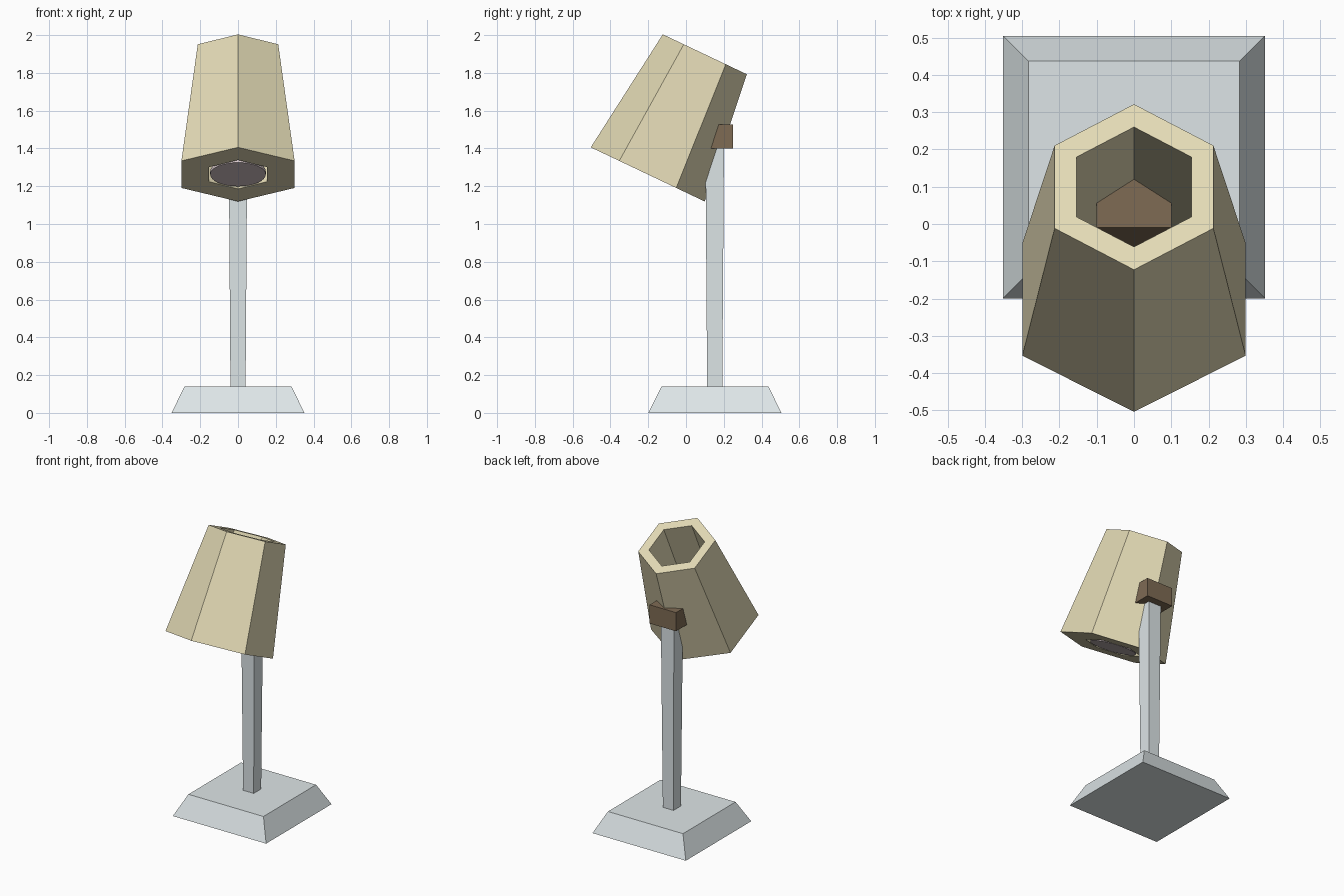
import bpy
import bmesh
from math import sin, cos, pi, radians

cube = bpy.data.objects.get("Cube")
if cube:
    bpy.data.objects.remove(cube)


def material(name, rgb):
    # sRGB bytes to linear values
    col = [((c / 255 + 0.055) / 1.055) ** 2.4 for c in rgb] + [1]
    m = bpy.data.materials.new(name)
    m.use_nodes = True
    m.diffuse_color = col
    m.node_tree.nodes["Principled BSDF"].inputs["Base Color"].default_value = col
    return m


grey = material("pale grey", (222, 230, 232))
cream = material("cream", (228, 219, 182))
brown = material("brown", (126, 107, 84))
pink = material("pinkish white", (216, 200, 203))


def ring(n, rx, ry, z, cy=0, turn=0):
    """Points of a regular ring, first point on the +y side."""
    return [(rx * sin(turn + 2 * pi * i / n), cy + ry * cos(turn + 2 * pi * i / n), z)
            for i in range(n)]


def rect(hx, y0, y1, z):
    return [(-hx, y0, z), (hx, y0, z), (hx, y1, z), (-hx, y1, z)]


def loft(name, rings, mat, closed_loop=False):
    """Skin a list of rings; cap the ends or join the last ring to the first."""
    bm = bmesh.new()
    loops = [[bm.verts.new(p) for p in r] for r in rings]
    pairs = list(zip(loops, loops[1:]))
    if closed_loop:
        pairs.append((loops[-1], loops[0]))
    else:
        bm.faces.new(loops[0])
        bm.faces.new(loops[-1])
    for a, b in pairs:
        for i in range(len(a)):
            j = (i + 1) % len(a)
            bm.faces.new((a[i], a[j], b[j], b[i]))
    bmesh.ops.recalc_face_normals(bm, faces=bm.faces)
    me = bpy.data.meshes.new(name)
    bm.to_mesh(me)
    bm.free()
    me.materials.append(mat)
    ob = bpy.data.objects.new(name, me)
    bpy.context.collection.objects.link(ob)
    return ob


# Sloped base plate
loft("base", [rect(0.352, -0.2, 0.505, 0), rect(0.283, -0.13, 0.437, 0.14)], grey)

# Post, slightly wider towards the top
loft("post", [rect(0.04, 0.112, 0.192, 0.13), rect(0.049, 0.103, 0.201, 1.41)], grey)

# Bracket block that runs through the back wall of the shade
loft("bracket", [rect(0.1, -0.07, 0.25, 1.4), rect(0.1, -0.01, 0.25, 1.527)], brown)

# Thick-walled hexagonal shade with a straight bore
HEIGHT = 0.704
BORE = 0.178
shade = loft("shade", [ring(6, 0.346, 0.334, 0), ring(6, 0.246, 0.246, HEIGHT),
                       ring(6, BORE, BORE, HEIGHT), ring(6, BORE, BORE, 0)],
             cream, closed_loop=True)

# Round lamp disc in the mouth of the shade
lamp = loft("lamp_disc", [ring(32, 0.147, 0.147, 0), ring(32, 0.147, 0.147, 0.02)], pink)

# Tilt the head backwards
for ob in (shade, lamp):
    ob.location = (0, -0.2025, 1.2625)
    ob.rotation_euler = (radians(-25.4), 0, 0)
